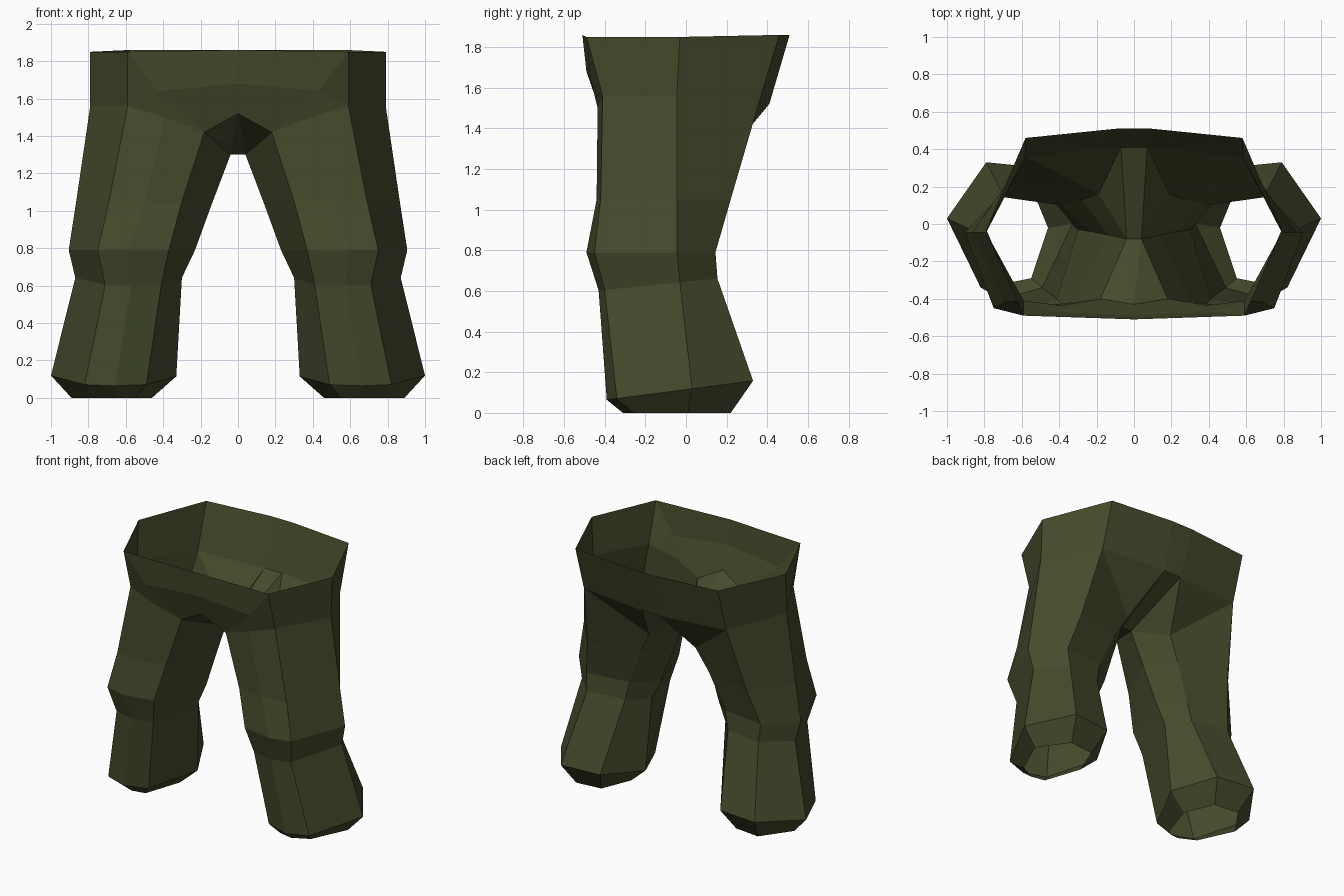
import bpy
import bmesh

if "Cube" in bpy.data.objects:
    bpy.data.objects.remove(bpy.data.objects["Cube"])

# Hips, right half: named corner points (x, y, z)
HIPS = {
    # waist opening, front centre round to back centre
    "w0": (0, -.51, 1.86), "w1": (.59, -.49, 1.85), "w2": (.79, -.03, 1.85),
    "w3": (.58, .46, 1.86), "w4": (.09, .51, 1.86), "w5": (0, .51, 1.86),
    # front crease and fly
    "m0": (0, -.49, 1.68), "m1": (.43, -.47, 1.64), "fly": (0, -.43, 1.52),
    # back seam and crotch
    "c": (.07, .41, 1.52), "c0": (0, .41, 1.52), "i0": (0, -.08, 1.3),
    # top of the leg
    "out": (.79, -.045, 1.56), "fo": (.59, -.41, 1.56), "fm": (.39, -.435, 1.5),
    "fi": (.18, -.40, 1.42), "in": (.04, -.08, 1.3),
    "bi": (.19, .16, 1.22), "bo": (.58, .36, 1.53),
}
HIP_FACES = [
    "w0 w1 m1 m0", "w1 fo m1", "m0 m1 fi fly", "m1 fo fm fi",   # front
    "w1 w2 out fo", "w2 w3 bo out",                             # side
    "w3 w4 c bo", "w4 w5 c0 c", "c bi bo",                      # back
    "c in bi", "c c0 i0 in", "fly fi in", "fly in i0",          # crotch
]
LEG_TOP = ["out", "fo", "fm", "fi", "in", "bi", "bo"]

# Leg rings below the hips: (height, slope along y, seven x/y corners)
RINGS = [
    (1.05, 0, [(.865, -.045), (.69, -.42), (.5, -.44), (.30, -.415),
               (.135, -.06), (.28, .13), (.65, .22)]),
    (.79, 0, [(.905, -.045), (.75, -.45), (.59, -.49), (.37, -.45),
              (.23, -.04), (.39, .10), (.71, .145)]),
    (.645, .1, [(.87, -.03), (.71, -.40), (.57, -.43), (.41, -.40),
                (.30, -.03), (.42, .11), (.70, .155)]),
    (.115, .13, [(1.0, .03), (.82, -.34), (.66, -.39), (.49, -.34),
                 (.33, 0), (.49, .30), (.79, .33)]),
    (0, 0, [(.89, .01), (.77, -.25), (.65, -.31), (.55, -.29),
            (.46, -.02), (.55, .20), (.74, .22)]),
]

bm = bmesh.new()
pts = {name: bm.verts.new(co) for name, co in HIPS.items()}
for face in HIP_FACES:
    bm.faces.new([pts[n] for n in face.split()])

# Leg: an open tube continuing the hip corners down to the turned-in hem
upper = [pts[n] for n in LEG_TOP]
for z, slope, ring in RINGS:
    lower = [bm.verts.new((x, y, z + slope * y)) for x, y in ring]
    for k in range(7):
        j = (k + 1) % 7
        bm.faces.new((upper[k], upper[j], lower[j], lower[k]))
    upper = lower

# Left half
bmesh.ops.mirror(bm, geom=bm.verts[:] + bm.edges[:] + bm.faces[:],
                 axis='X', merge_dist=.001)
bmesh.ops.remove_doubles(bm, verts=bm.verts[:], dist=.001)
bmesh.ops.recalc_face_normals(bm, faces=bm.faces[:])

mesh = bpy.data.meshes.new("trousers")
bm.to_mesh(mesh)
bm.free()
trousers = bpy.data.objects.new("trousers", mesh)
bpy.context.collection.objects.link(trousers)

# Olive cloth
cloth = bpy.data.materials.new("olive_cloth")
cloth.diffuse_color = (.06, .07, .025, 1)
cloth.use_nodes = True
cloth.node_tree.nodes["Principled BSDF"].inputs["Base Color"].default_value = cloth.diffuse_color
mesh.materials.append(cloth)
